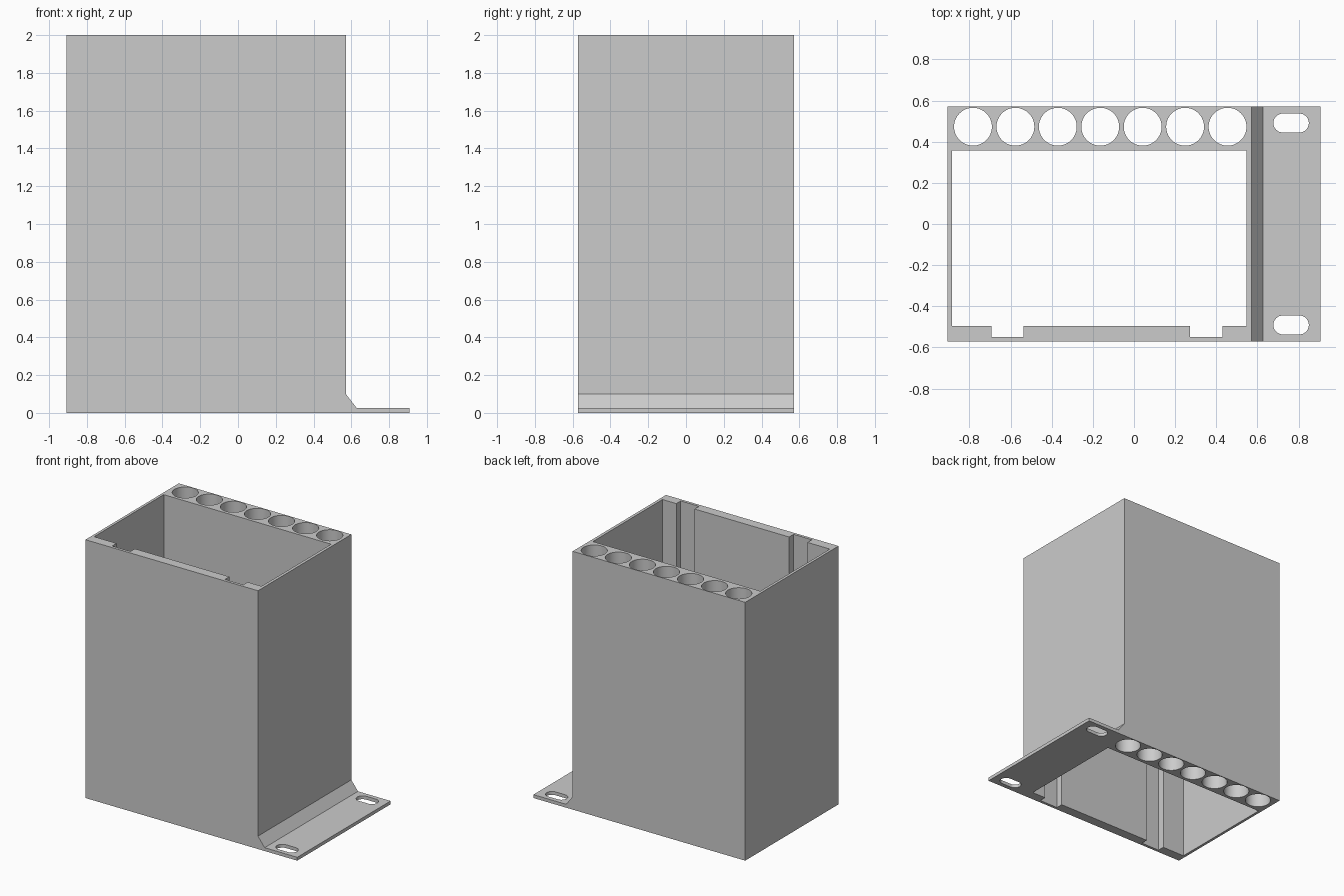
import bpy, bmesh, math
from mathutils import Vector

cube = bpy.data.objects.get("Cube")
if cube:
    bpy.data.objects.remove(cube, do_unlink=True)

grey = bpy.data.materials.new("light grey plastic")
grey.use_nodes = True
colour = (0.6, 0.6, 0.6, 1)
grey.diffuse_color = colour
grey.node_tree.nodes["Principled BSDF"].inputs["Base Color"].default_value = colour

HALF_DEPTH = 0.571
LEFT, WALL, RIGHT, HEIGHT = -0.907, 0.571, 0.907, 2.0


def prism(bm, points, shift):
    """Extrude a closed outline of 3D points along a vector."""
    face = bm.faces.new([bm.verts.new(p) for p in points])
    new = bmesh.ops.extrude_face_region(bm, geom=[face])["geom"]
    moved = [v for v in new if isinstance(v, bmesh.types.BMVert)]
    bmesh.ops.translate(bm, verts=moved, vec=shift)


def make_object(name, bm):
    bmesh.ops.recalc_face_normals(bm, faces=bm.faces)
    mesh = bpy.data.meshes.new(name)
    bm.to_mesh(mesh)
    bm.free()
    mesh.materials.append(grey)
    obj = bpy.data.objects.new(name, mesh)
    bpy.context.collection.objects.link(obj)
    return obj


def rounded(cx, cy, radius, half_length=0, steps=32):
    """Outline of a circle, or of a slot when half_length is set."""
    points = []
    for side in (1, -1):
        for i in range(steps + 1 if half_length else steps):
            a = math.pi * (i / steps - 0.5)
            points.append((cx + side * (half_length + radius * math.cos(a)),
                           cy + side * radius * math.sin(a)))
    return points


# Body, sloped fillet and mounting flange in one side profile
profile = [(LEFT, 0), (RIGHT, 0), (RIGHT, 0.026), (0.628, 0.026),
           (WALL, 0.1), (WALL, HEIGHT), (LEFT, HEIGHT)]
bm = bmesh.new()
prism(bm, [(x, -HALF_DEPTH, z) for x, z in profile], Vector((0, 2 * HALF_DEPTH, 0)))
holder = make_object("holder_body", bm)

# Large compartment with two grooves in the front wall
floor_y, groove_y = -0.495, -0.549
outline = [(0.548, 0.357), (-0.886, 0.357), (-0.886, floor_y)]
for start, end in ((-0.694, -0.537), (0.273, 0.43)):
    outline += [(start, floor_y), (start, groove_y), (end, groove_y), (end, floor_y)]
outline.append((0.548, floor_y))

# Row of round holes along the back, and slots in the flange
holes = [outline]
holes += [rounded(-0.783 + 0.2063 * i, 0.473, 0.092) for i in range(7)]
holes += [rounded(0.764, y, 0.046, 0.04) for y in (-0.491, 0.491)]

bm = bmesh.new()
for hole in holes:
    prism(bm, [(x, y, -0.1) for x, y in hole], Vector((0, 0, HEIGHT + 0.2)))
cutter = make_object("hole_cutter", bm)
cutter.hide_render = True

# Cut the openings right through, then drop the cutter
cut = holder.modifiers.new("openings", "BOOLEAN")
cut.operation = "DIFFERENCE"
cut.solver = "EXACT"
cut.object = cutter
bpy.context.view_layer.objects.active = holder
bpy.ops.object.select_all(action="DESELECT")
holder.select_set(True)
bpy.ops.object.modifier_apply(modifier=cut.name)
bpy.data.objects.remove(cutter, do_unlink=True)
bpy.ops.object.shade_smooth_by_angle(angle=math.radians(30))
